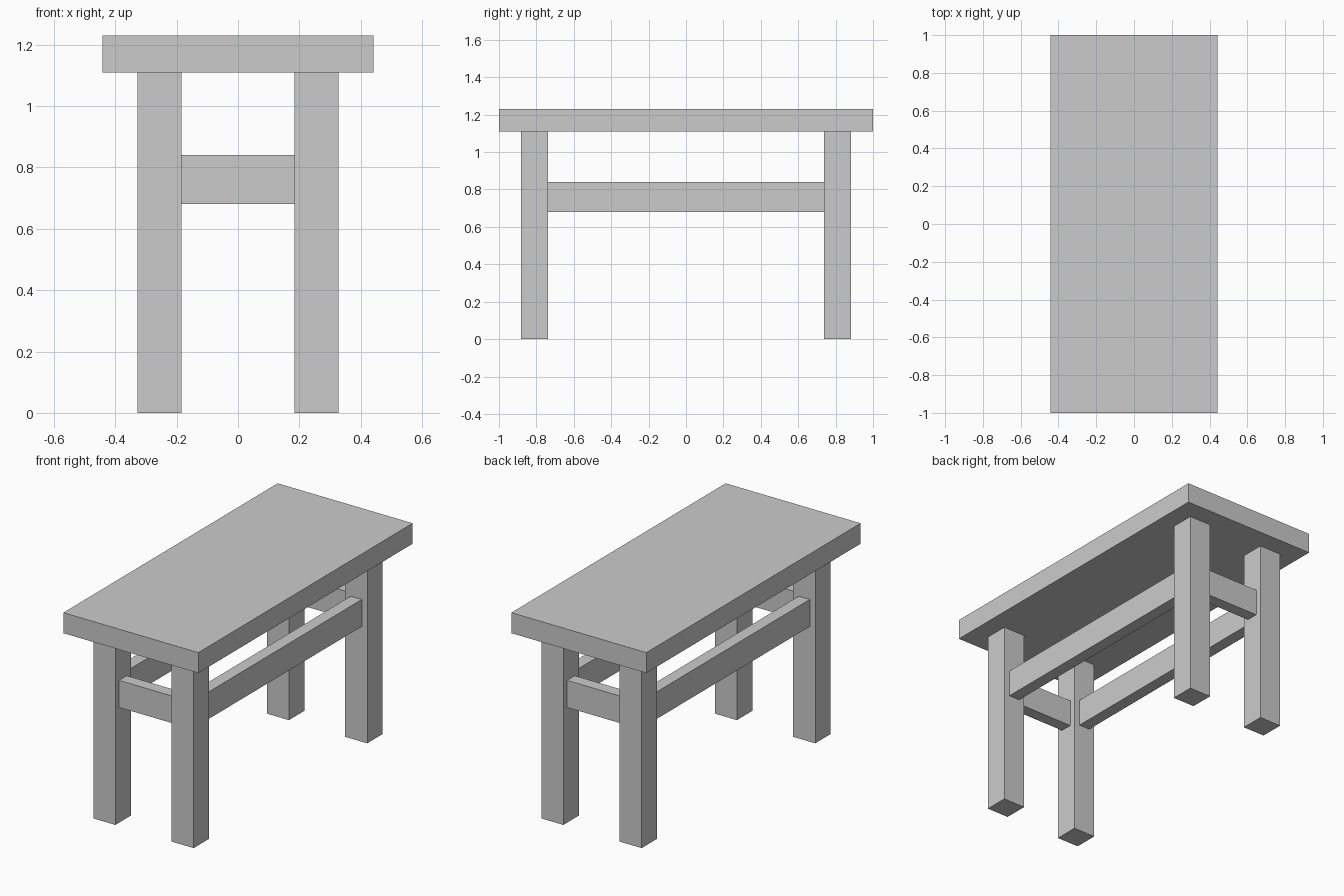
import bpy

if "Cube" in bpy.data.objects:
    bpy.data.objects.remove(bpy.data.objects["Cube"])

TOP_X, TOP_Y = 0.441, 1.0        # half sizes of the top
TOP_Z0, TOP_Z1 = 1.109, 1.23
LEG = 0.144                      # square leg width
LEG_X, LEG_Y = 0.256, 0.81       # leg centres
RAIL_T = 0.072                   # rail thickness
RAIL_Z0, RAIL_Z1 = 0.68, 0.84


def box(name, x, y, z0, z1, sx, sy):
    """Box centred on x, y with sizes sx, sy, from z0 up to z1."""
    bpy.ops.mesh.primitive_cube_add(size=1, location=(x, y, (z0 + z1) / 2))
    ob = bpy.context.object
    ob.name = name
    ob.scale = (sx, sy, z1 - z0)
    bpy.ops.object.transform_apply(location=False, rotation=False, scale=True)
    return ob


# Table top
box("table_top", 0, 0, TOP_Z0, TOP_Z1, 2 * TOP_X, 2 * TOP_Y)

# Four legs
for fy, end in ((-1, "front"), (1, "back")):
    for fx, side in ((-1, "left"), (1, "right")):
        box(f"{end}_{side}_leg", fx * LEG_X, fy * LEG_Y, 0, TOP_Z0, LEG, LEG)

# Short rails between the legs at each end
for fy, end in ((-1, "front"), (1, "back")):
    box(f"{end}_rail", 0, fy * LEG_Y, RAIL_Z0, RAIL_Z1, 2 * LEG_X - LEG, RAIL_T)

# Long rails along each side
for fx, side in ((-1, "left"), (1, "right")):
    box(f"{side}_rail", fx * LEG_X, 0, RAIL_Z0, RAIL_Z1, RAIL_T, 2 * LEG_Y - LEG)
